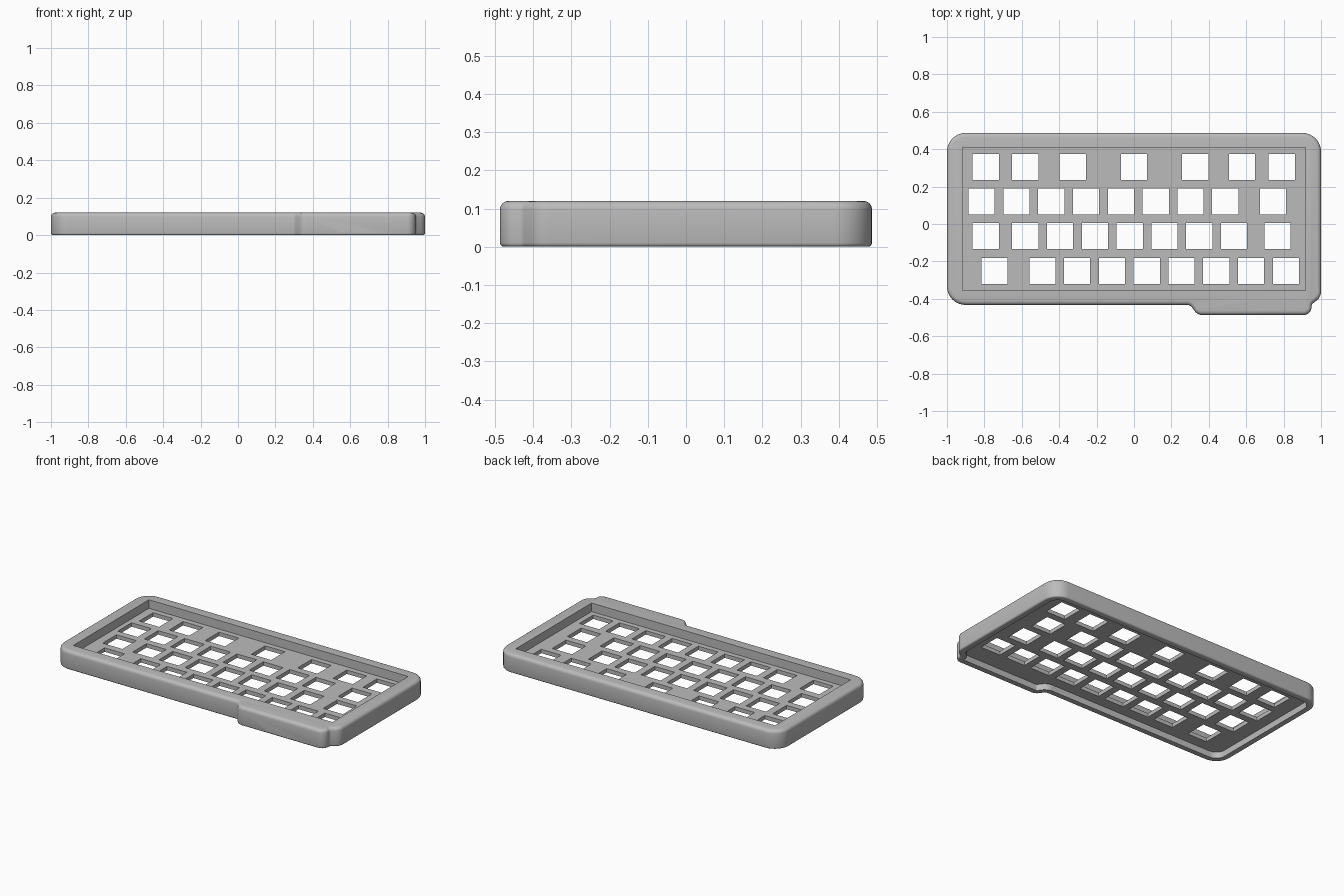
import bpy, bmesh, math
from mathutils import Vector

if "Cube" in bpy.data.objects:
    bpy.data.objects.remove(bpy.data.objects["Cube"], do_unlink=True)

HEIGHT, PLATE_TOP, PLATE_BOTTOM, WALL = 0.12, 0.065, 0.04, 0.04
PITCH, HOLE = 0.186, 0.14

grey = bpy.data.materials.new("case grey")
grey.use_nodes = True
grey.diffuse_color = (0.5, 0.5, 0.5, 1)
grey.node_tree.nodes["Principled BSDF"].inputs["Base Color"].default_value = (0.5, 0.5, 0.5, 1)


def rounded(corners, steps=8):
    """Outline through (x, y, radius) corners, each rounded with an arc."""
    out = []
    for i, (x, y, r) in enumerate(corners):
        p = Vector((x, y))
        a = (Vector(corners[i - 1][:2]) - p).normalized()
        b = (Vector(corners[(i + 1) % len(corners)][:2]) - p).normalized()
        half = a.angle(b) / 2
        centre = p + (a + b).normalized() * (r / math.sin(half))
        start = p + a * (r / math.tan(half)) - centre
        end = p + b * (r / math.tan(half)) - centre
        sweep = start.angle(end)
        for k in range(steps + 1):
            t = k / steps
            arc = (start * math.sin((1 - t) * sweep) + end * math.sin(t * sweep)) / math.sin(sweep)
            out.append(centre + arc)
    return out


def make_object(name, bm):
    mesh = bpy.data.meshes.new(name)
    bmesh.ops.recalc_face_normals(bm, faces=bm.faces)
    bm.to_mesh(mesh)
    bm.free()
    obj = bpy.data.objects.new(name, mesh)
    bpy.context.collection.objects.link(obj)
    return obj


def add_box(bm, x0, x1, y0, y1, z0, z1):
    verts = bmesh.ops.create_cube(bm, size=1)["verts"]
    for v in verts:
        v.co = Vector(((x0 + x1) / 2 + v.co.x * (x1 - x0),
                       (y0 + y1) / 2 + v.co.y * (y1 - y0),
                       (z0 + z1) / 2 + v.co.z * (z1 - z0)))


def prism(points, z0, z1):
    bm = bmesh.new()
    base = bm.faces.new([bm.verts.new((p.x, p.y, z0)) for p in points])
    top = bmesh.ops.extrude_face_region(bm, geom=[base])["geom"]
    bmesh.ops.translate(bm, vec=(0, 0, z1 - z0),
                        verts=[g for g in top if isinstance(g, bmesh.types.BMVert)])
    bmesh.ops.recalc_face_normals(bm, faces=bm.faces)
    return bm


def round_rim(bm, z, width, segments):
    edges = [e for e in bm.edges if all(abs(v.co.z - z) < 1e-5 for v in e.verts)]
    bmesh.ops.bevel(bm, geom=edges, offset=width, segments=segments, profile=0.5,
                    affect='EDGES', clamp_overlap=False)


# Case outline with the connector bulge at the front
outline = rounded([
    (-1, 0.487, 0.1), (-1, -0.433, 0.1),
    (0.30, -0.433, 0.03), (0.34, -0.487, 0.05),
    (0.95, -0.487, 0.045), (0.95, -0.43, 0.02),
    (1, -0.39, 0.06), (1, 0.487, 0.1)])

# Case body with rounded rims
bm = prism(outline, 0, HEIGHT)
round_rim(bm, HEIGHT, 0.022, 4)
round_rim(bm, 0, 0.01, 3)

# Hollow underside that follows the outline
under = min(bm.faces, key=lambda f: f.calc_center_median().z - f.calc_area())
under = max((f for f in bm.faces if f.normal.z < -0.99), key=lambda f: f.calc_area())
bmesh.ops.inset_region(bm, faces=[under], thickness=WALL - 0.01, use_even_offset=True)
roof = bmesh.ops.extrude_face_region(bm, geom=[under])["geom"]
bmesh.ops.delete(bm, geom=[under], context='FACES_ONLY') if under.is_valid else None
bmesh.ops.translate(bm, vec=(0, 0, PLATE_BOTTOM),
                    verts=[g for g in roof if isinstance(g, bmesh.types.BMVert)])
case = make_object("keyboard_case", bm)
case.data.materials.append(grey)

# Recess for the keycaps
bm = bmesh.new()
add_box(bm, -0.917, 0.917, -0.355, 0.41, PLATE_TOP, HEIGHT + 0.1)
recess = make_object("recess_cutter", bm)

# Switch holes: row height, lone keys, then start and count of the even run
rows = [
    (0.305, [-0.793, -0.581, -0.327, 0, 0.327, 0.577, 0.79], 0, 0),
    (0.12, [-0.816, 0.744], -0.628, 7),
    (-0.065, [-0.793, 0.767], -0.581, 7),
    (-0.252, [-0.746], -0.49, 8)]
bm = bmesh.new()
for y, keys, start, count in rows:
    for x in keys + [start + PITCH * i for i in range(count)]:
        add_box(bm, x - HOLE / 2, x + HOLE / 2, y - HOLE / 2, y + HOLE / 2, 0.02, 0.1)
holes = make_object("switch_hole_cutter", bm)

# Connector notch through the front wall
notch_shape = rounded([(0.555, -0.05, 0.005), (0.70, -0.05, 0.005),
                       (0.70, 0.022, 0.015), (0.555, 0.022, 0.015)], 4)
bm = prism(notch_shape, -0.55, -0.44)
for v in bm.verts:
    v.co = Vector((v.co.x, v.co.z, v.co.y))
notch = make_object("connector_notch_cutter", bm)

# Cut and bake the result
for cutter in (recess, holes, notch):
    mod = case.modifiers.new(cutter.name, 'BOOLEAN')
    mod.operation, mod.solver, mod.object = 'DIFFERENCE', 'EXACT', cutter
    cutter.hide_render = True
baked = bpy.data.meshes.new_from_object(
    case.evaluated_get(bpy.context.evaluated_depsgraph_get()))
case.modifiers.clear()
case.data = baked
for cutter in (recess, holes, notch):
    bpy.data.objects.remove(cutter, do_unlink=True)

bpy.ops.object.select_all(action='DESELECT')
case.select_set(True)
bpy.context.view_layer.objects.active = case
bpy.ops.object.shade_smooth_by_angle(angle=math.radians(35))
